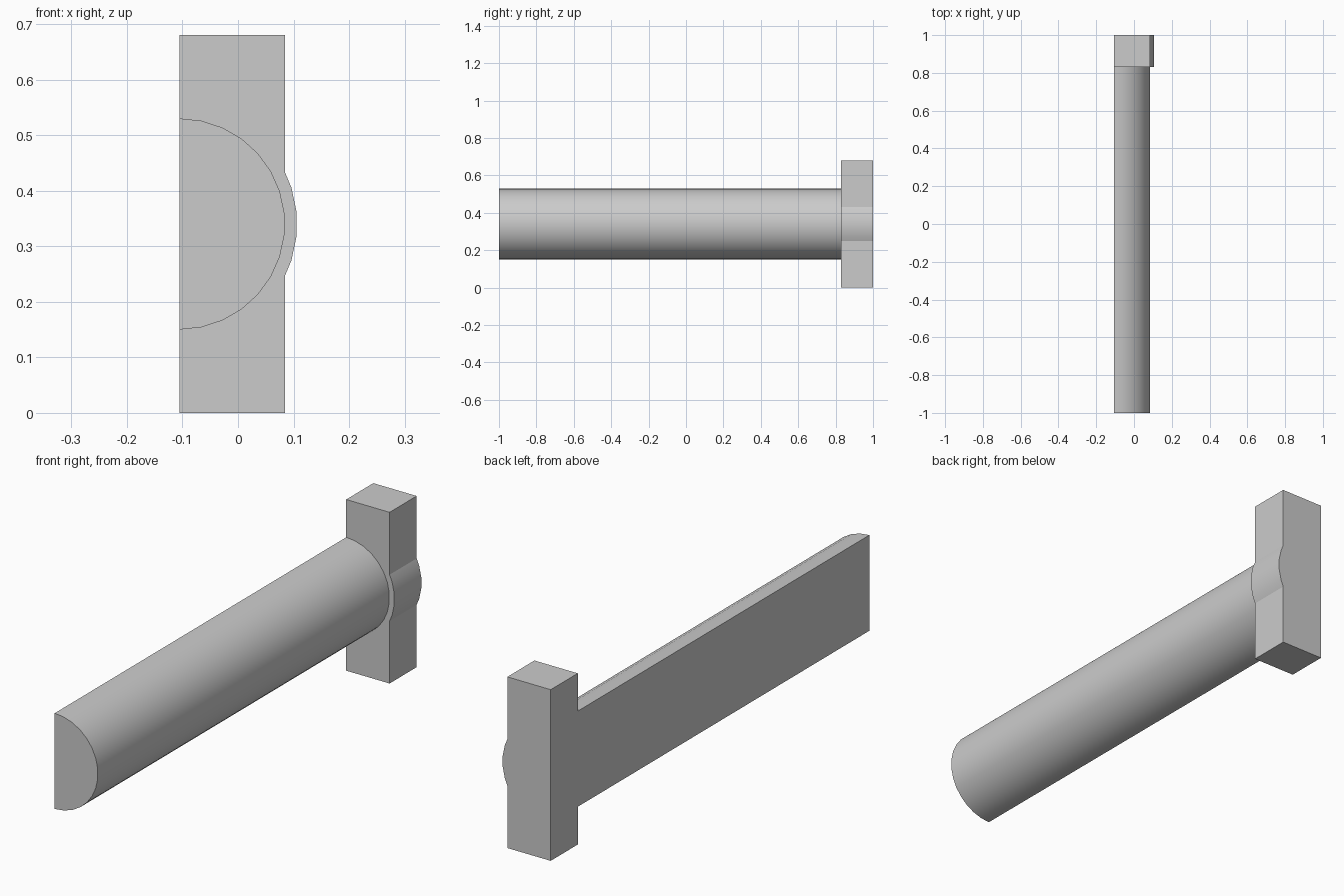
import bpy, bmesh
from math import sin, cos, radians

if "Cube" in bpy.data.objects:
    bpy.data.objects.remove(bpy.data.objects["Cube"], do_unlink=True)

GREY = (0.6, 0.6, 0.6, 1)
mat = bpy.data.materials.new("plain grey")
mat.use_nodes = True
mat.diffuse_color = GREY
mat.node_tree.nodes["Principled BSDF"].inputs["Base Color"].default_value = GREY

BACK_X, MID_Z = -0.1055, 0.34   # flat cut plane and axis height
EDGE_X, TOP_Z = 0.085, 0.68
JOINT_Y = 0.83                  # where the shaft meets the head


def arc(radius, degrees):
    return [(BACK_X + radius * cos(radians(a)), MID_Z + radius * sin(radians(a)))
            for a in degrees]


def extrude_profile(name, profile, y0, y1):
    """Solid made by sweeping an x-z outline along y."""
    bm = bmesh.new()
    face = bm.faces.new([bm.verts.new((x, y0, z)) for x, z in profile])
    ext = bmesh.ops.extrude_face_region(bm, geom=[face], use_keep_orig=True)
    moved = [v for v in ext["geom"] if isinstance(v, bmesh.types.BMVert)]
    bmesh.ops.translate(bm, verts=moved, vec=(0, y1 - y0, 0))
    bmesh.ops.recalc_face_normals(bm, faces=bm.faces)
    mesh = bpy.data.meshes.new(name)
    bm.to_mesh(mesh)
    bm.free()
    mesh.materials.append(mat)
    obj = bpy.data.objects.new(name, mesh)
    bpy.context.collection.objects.link(obj)
    bpy.ops.object.select_all(action="DESELECT")
    obj.select_set(True)
    bpy.context.view_layer.objects.active = obj
    bpy.ops.object.shade_smooth_by_angle(angle=radians(20))
    return obj


# Half-round shaft
extrude_profile("half_round_shaft", arc(0.19, range(-90, 91, 12)), -1, JOINT_Y)

# Rectangular head with a shallow rounded bulge on its side
bulge = arc(0.212, range(-18, 19, 12))
half_bulge = 0.092
head = [(BACK_X, 0), (EDGE_X, 0), (EDGE_X, MID_Z - half_bulge), *bulge,
        (EDGE_X, MID_Z + half_bulge), (EDGE_X, TOP_Z), (BACK_X, TOP_Z)]
extrude_profile("head_block", head, JOINT_Y, 1)
